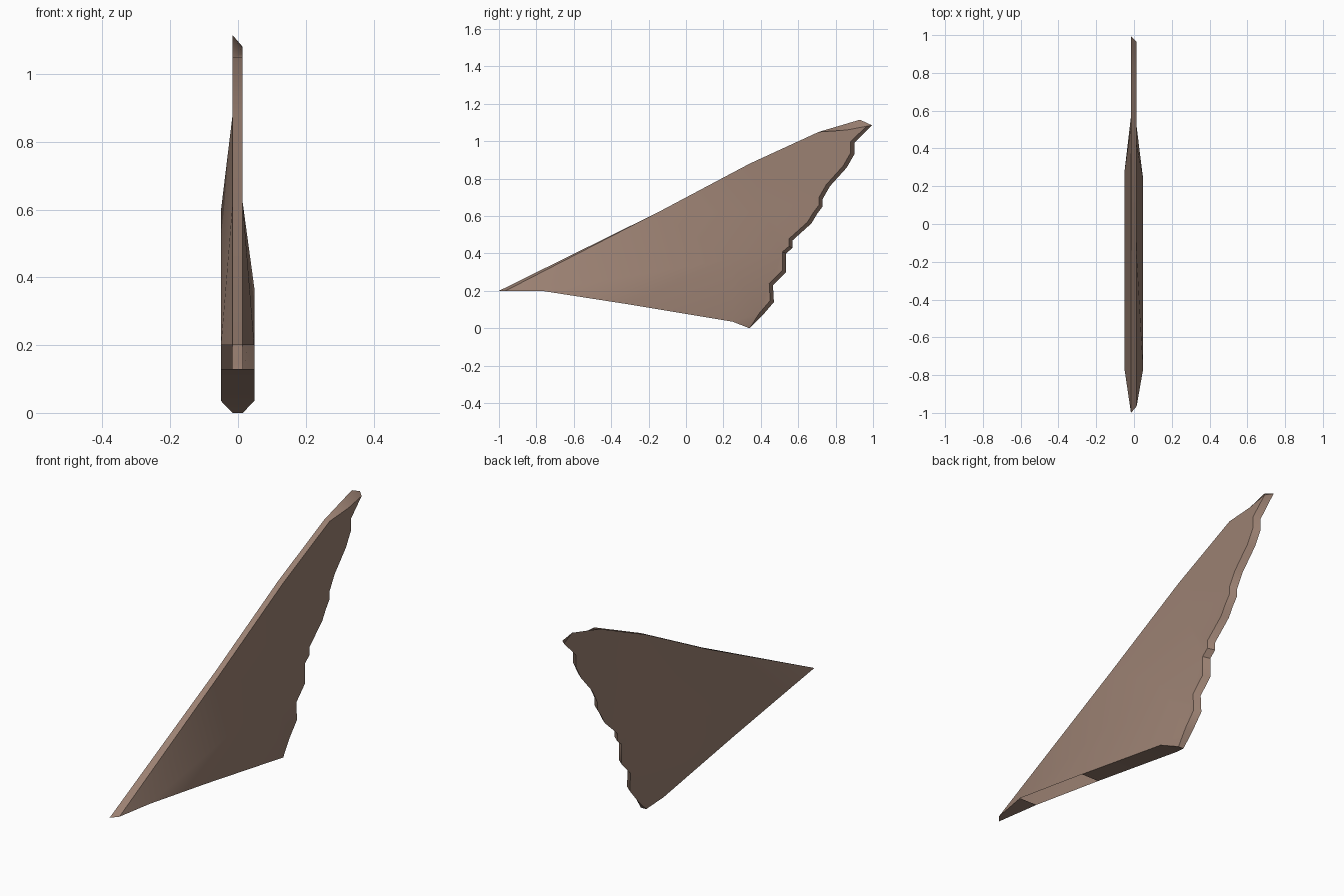
import bpy, bmesh, math
from mathutils import Vector
from mathutils.geometry import delaunay_2d_cdt

if "Cube" in bpy.data.objects:
    bpy.data.objects.remove(bpy.data.objects["Cube"])

# outline in (y, z): leading edge, tip, torn trailing edge, underside
lead = [(-1, .20), (-.15, .62), (.34, .88), (.71, 1.05)]
tip_left = [(.93, 1.115), (.995, 1.085)]
tip_right = [(.86, 1.06), (.965, 1.08)]
torn = [(.90, .99), (.90, .93), (.86, .86), (.77, .76), (.73, .69), (.73, .65),
        (.70, .61), (.67, .56), (.57, .47), (.57, .43), (.535, .40),
        (.535, .30), (.465, .23), (.47, .14), (.41, .07)]
heel = [(.34, 0)]
under = [(.25, .035), (-.32, .13), (-.77, .20)]
THIN, FAT = .015, .049

left = lead + tip_left + torn + heel + under
right = ([(-.965, .20)] + lead[1:] + tip_right
         + [(y - .02, z + .008) for y, z in torn] + heel + under)
n = len(left)
fat_ids = {n - 1, n - 2, n - 3}

bm = bmesh.new()


def side(outline, sign, crest, fade):
    """Triangulated side skin that swells to the fat crest."""
    pts = outline + [crest, fade]
    edges = [(i, (i + 1) % n) for i in range(n)]
    edges += [(n - 1, n), (n, n - 3), (n, n + 1)]
    co, _, faces, orig, _, _ = delaunay_2d_cdt(
        [Vector(p) for p in pts], edges, [], 1, 1e-5)
    ring = {}
    vs = []
    for c, o in zip(co, orig):
        k = o[0] if o else n + 1
        half = FAT if (k in fat_ids or k == n) else THIN
        v = bm.verts.new((sign * half - .001, c.x, c.y))
        ring[k] = v
        vs.append(v)
    for f in faces:
        bm.faces.new([vs[i] for i in f])
    return ring


a = side(left, -1, (.28, .60), (.52, .85))
b = side(right, 1, (.24, .37), (.42, .62))

# rim joining both skins, with the open slot under the front
for i in range(n):
    if i == n - 2:
        continue
    j = (i + 1) % n
    bm.faces.new([a[i], a[j], b[j], b[i]])
bmesh.ops.recalc_face_normals(bm, faces=bm.faces)
top = max(bm.faces, key=lambda f: f.calc_center_median().z)
if sum(f.normal.x * f.calc_center_median().x for f in bm.faces) < 0:
    bmesh.ops.reverse_faces(bm, faces=bm.faces)

mesh = bpy.data.meshes.new("broken_fin")
bm.to_mesh(mesh)
bm.free()
fin = bpy.data.objects.new("broken_fin", mesh)
bpy.context.collection.objects.link(fin)

mat = bpy.data.materials.new("dull brown")
mat.diffuse_color = (.33, .22, .17, 1)
mat.use_nodes = True
mat.node_tree.nodes["Principled BSDF"].inputs["Base Color"].default_value = mat.diffuse_color
mesh.materials.append(mat)

bpy.context.view_layer.objects.active = fin
fin.select_set(True)
bpy.ops.object.shade_smooth_by_angle(angle=math.radians(40))
